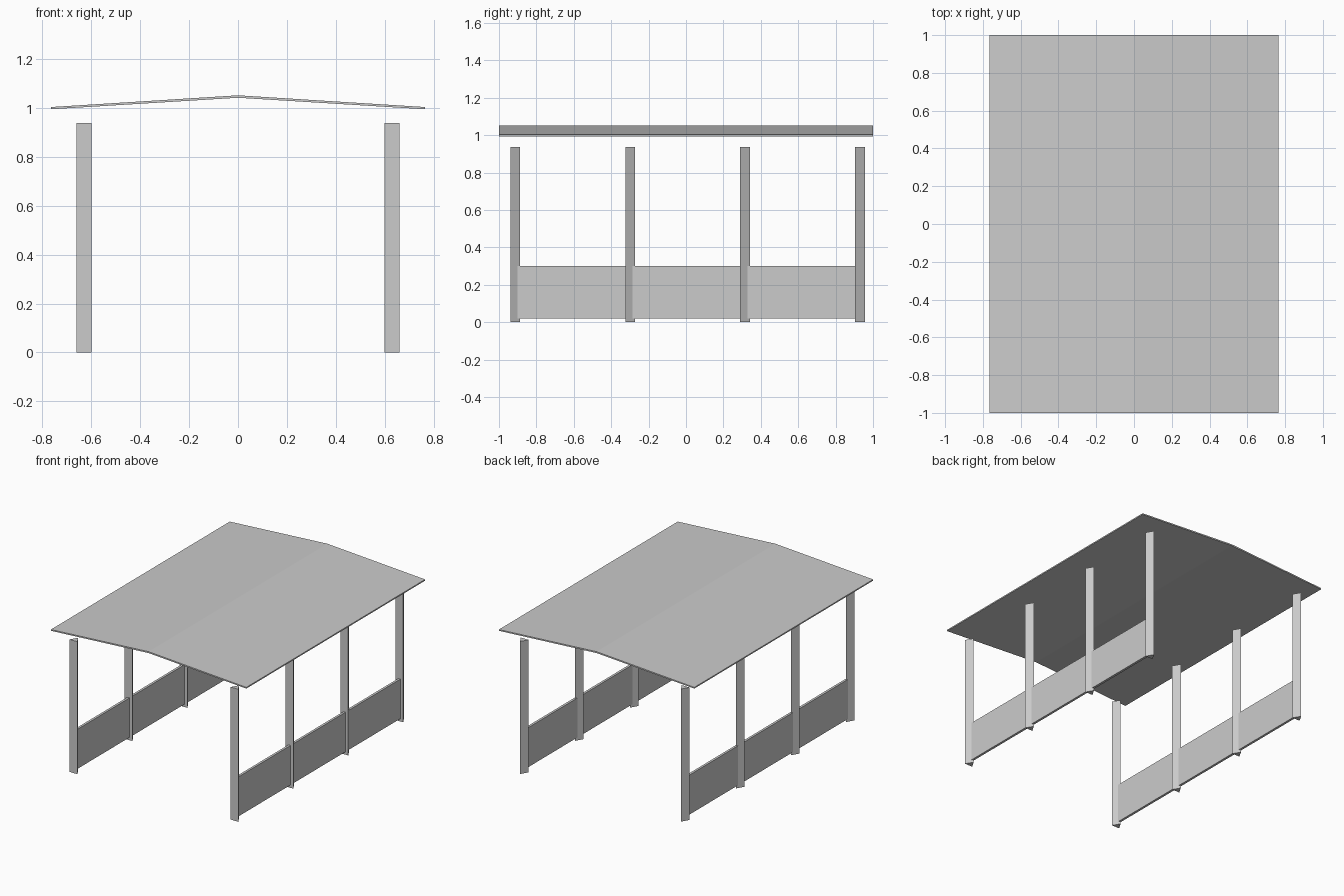
import bpy, bmesh, math
from mathutils import Vector

if "Cube" in bpy.data.objects:
    bpy.data.objects.remove(bpy.data.objects["Cube"])


def prism(name, profile, direction):
    """Extrude a closed 3D outline along a direction."""
    bm = bmesh.new()
    face = bm.faces.new([bm.verts.new(p) for p in profile])
    out = bmesh.ops.extrude_face_region(bm, geom=[face], use_keep_orig=True)
    moved = [g for g in out["geom"] if isinstance(g, bmesh.types.BMVert)]
    bmesh.ops.translate(bm, verts=moved, vec=Vector(direction))
    bmesh.ops.recalc_face_normals(bm, faces=bm.faces)
    mesh = bpy.data.meshes.new(name)
    bm.to_mesh(mesh)
    bm.free()
    obj = bpy.data.objects.new(name, mesh)
    bpy.context.collection.objects.link(obj)
    return obj


R, POST_H, POST_X = 0.035, 0.938, 0.63
T = 0.0085  # half thickness of the side panels

for side, s in (("left", -1), ("right", 1)):
    cx = s * POST_X

    # Three-sided posts, flat face to the front
    for i in range(4):
        cy = -0.922 + i * 0.6147
        tri = [(cx + R * math.sin(k * math.tau / 3),
                cy + R * math.cos(k * math.tau / 3), 0) for k in range(3)]
        prism(f"{side}_post_{i + 1}", tri, (0, 0, POST_H))

    # Low side panel running through the posts
    prism(f"{side}_panel",
          [(cx - T, -0.92, 0.02), (cx + T, -0.92, 0.02),
           (cx + T, -0.92, 0.30), (cx - T, -0.92, 0.30)], (0, 1.84, 0))

    # Shallow roof slab from ridge to eave
    prism(f"{side}_roof",
          [(0, -1, 1.041), (s * 0.765, -1, 0.994),
           (s * 0.765, -1, 1.003), (0, -1, 1.051)], (0, 2, 0))
